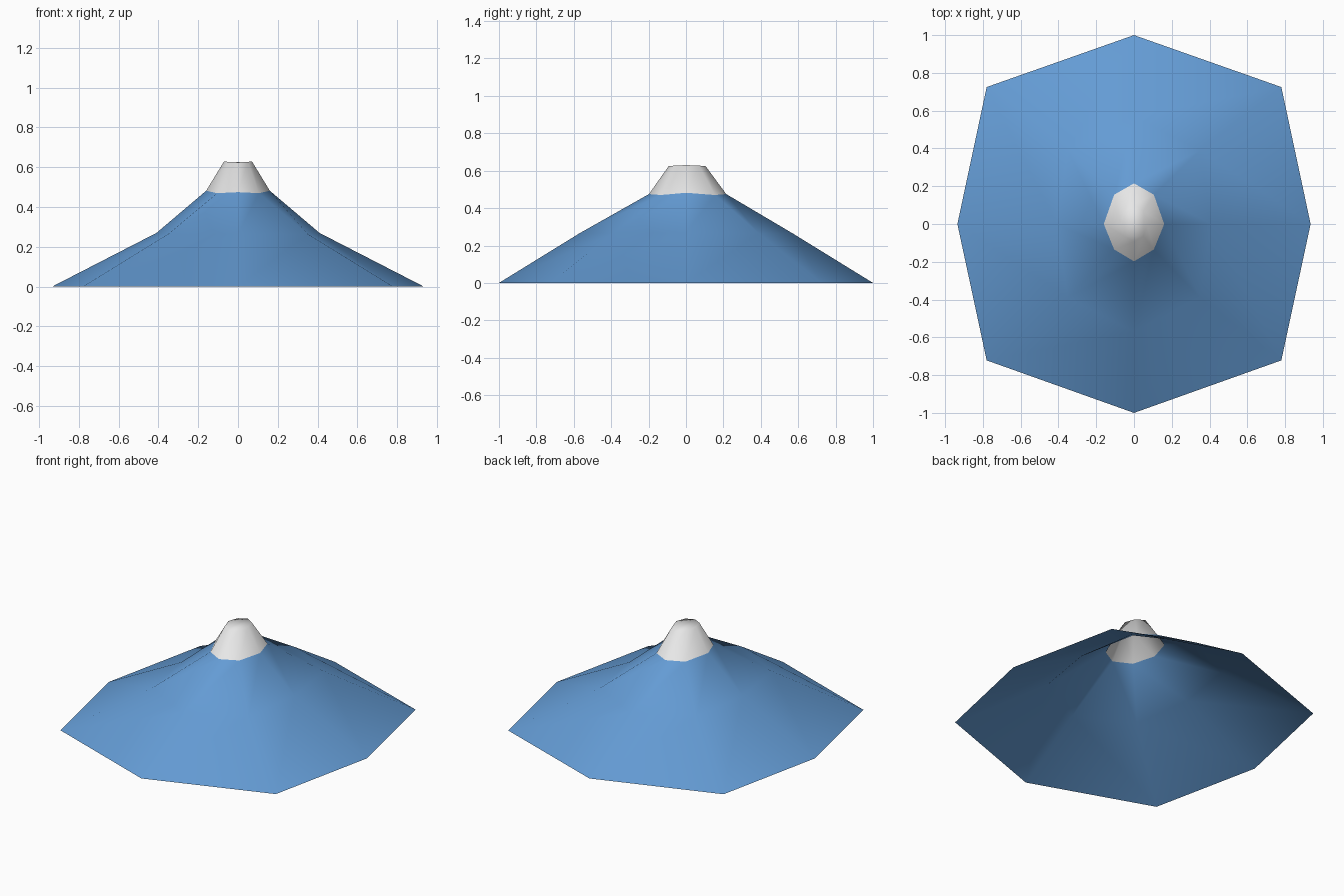
import bpy, bmesh

if "Cube" in bpy.data.objects:
    bpy.data.objects.remove(bpy.data.objects["Cube"])


def material(name, rgb):
    m = bpy.data.materials.new(name)
    m.diffuse_color = (*rgb, 1.0)
    m.use_nodes = True
    m.node_tree.nodes["Principled BSDF"].inputs["Base Color"].default_value = m.diffuse_color
    return m


def octagon(front, back, side, diag_x, diag_front, diag_back, z_end, z_side, z_diag):
    """Eight-sided ring, symmetric in x, counter-clockwise from the front."""
    return [(0, -front, z_end), (diag_x, -diag_front, z_diag),
            (side, 0, z_side), (diag_x, diag_back, z_diag),
            (0, back, z_end), (-diag_x, diag_back, z_diag),
            (-side, 0, z_side), (-diag_x, -diag_front, z_diag)]


# Cross-sections: foot, slope break, snow line, summit rim
sections = [
    octagon(1.0, 1.0, 0.935, 0.78, 0.722, 0.725, 0, 0, 0),
    octagon(0.57, 0.57, 0.41, 0.35, 0.39, 0.39, 0.265, 0.27, 0.265),
    octagon(0.198, 0.215, 0.16, 0.105, 0.135, 0.155, 0.475, 0.482, 0.47),
    octagon(0.093, 0.105, 0.07, 0.05, 0.065, 0.07, 0.624, 0.63, 0.627),
]

bm = bmesh.new()
rings = [[bm.verts.new(p) for p in s] for s in sections]

# Slopes: everything above the snow line is snow
for level, (lo, hi) in enumerate(zip(rings, rings[1:])):
    for i in range(8):
        j = (i + 1) % 8
        f = bm.faces.new((lo[i], lo[j], hi[j], hi[i]))
        f.material_index = 1 if level == 2 else 0

# Summit cap (the underside stays open)
bm.faces.new(rings[-1]).material_index = 1
for f in bm.faces:
    f.smooth = True

mesh = bpy.data.meshes.new("mountain")
bm.to_mesh(mesh)
bm.free()
mesh.materials.append(material("rock blue", (0.127, 0.33, 0.66)))
mesh.materials.append(material("snow white", (0.8, 0.8, 0.8)))
bpy.context.collection.objects.link(bpy.data.objects.new("mountain", mesh))
